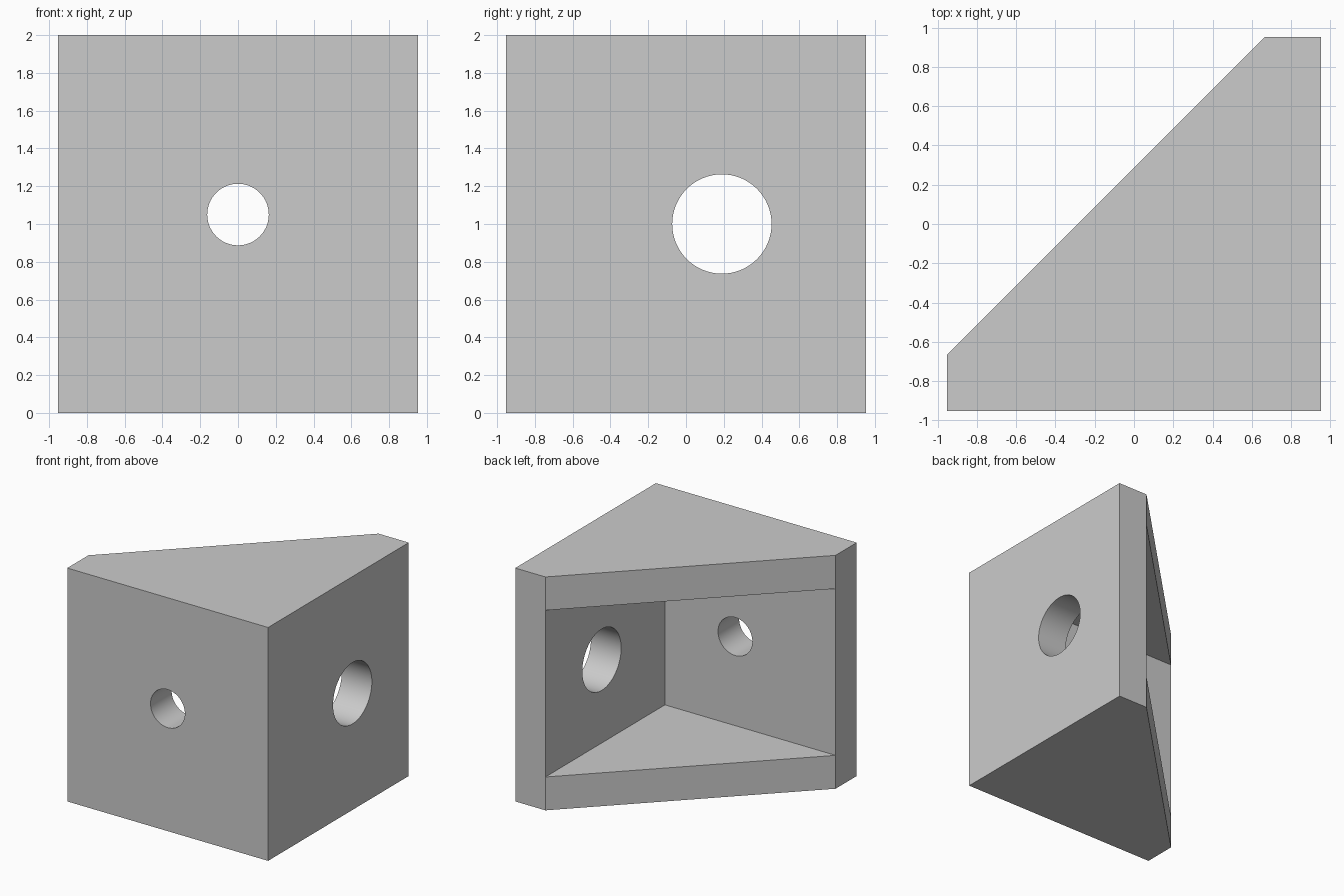
import bpy, bmesh, math
from mathutils import Matrix

cube = bpy.data.objects.get("Cube")
if cube:
    bpy.data.objects.remove(cube, do_unlink=True)

HALF = 0.952      # half width of the square footprint
HEIGHT = 2.0
WALL = 0.286      # thickness of walls and plates
INNER = HALF - WALL

grey = bpy.data.materials.new("plain grey")
grey.use_nodes = True
colour = (0.6, 0.6, 0.6, 1)
grey.diffuse_color = colour
grey.node_tree.nodes["Principled BSDF"].inputs["Base Color"].default_value = colour


def make_object(name, bm):
    bmesh.ops.recalc_face_normals(bm, faces=bm.faces)
    mesh = bpy.data.meshes.new(name)
    bm.to_mesh(mesh)
    bm.free()
    obj = bpy.data.objects.new(name, mesh)
    obj.data.materials.append(grey)
    bpy.context.collection.objects.link(obj)
    return obj


def prism(name, outline, bottom, top):
    bm = bmesh.new()
    face = bm.faces.new([bm.verts.new((x, y, bottom)) for x, y in outline])
    ext = bmesh.ops.extrude_face_region(bm, geom=[face])
    verts = [g for g in ext["geom"] if isinstance(g, bmesh.types.BMVert)]
    bmesh.ops.translate(bm, verts=verts, vec=(0, 0, top - bottom))
    return make_object(name, bm)


def drill(name, radius, centre, axis):
    bm = bmesh.new()
    matrix = Matrix.Translation(centre) @ Matrix.Rotation(math.pi / 2, 4, axis)
    bmesh.ops.create_cone(bm, cap_ends=True, segments=64, radius1=radius,
                          radius2=radius, depth=2 * WALL, matrix=matrix)
    return make_object(name, bm)


# Solid body with a diagonal back
body = prism("corner_bracket", [(-HALF, -HALF), (HALF, -HALF), (HALF, HALF),
                                (INNER, HALF), (-HALF, -INNER)], 0, HEIGHT)

# Triangular pocket, open towards the diagonal, and one hole per wall
reach = 2.0
cutters = [
    prism("pocket_cutter", [(INNER, -INNER), (INNER, reach), (-reach, -INNER)],
          WALL, HEIGHT - WALL),
    drill("front_hole_cutter", 0.163, (0, -HALF + WALL / 2, 1.05), 'X'),
    drill("side_hole_cutter", 0.263, (HALF - WALL / 2, 0.19, 1.0), 'Y'),
]

bpy.ops.object.select_all(action='DESELECT')
body.select_set(True)
bpy.context.view_layer.objects.active = body
for cutter in cutters:
    mod = body.modifiers.new(cutter.name, 'BOOLEAN')
    mod.operation = 'DIFFERENCE'
    mod.solver = 'EXACT'
    mod.object = cutter
    bpy.ops.object.modifier_apply(modifier=mod.name)
    bpy.data.objects.remove(cutter, do_unlink=True)

bpy.ops.object.shade_smooth_by_angle(angle=math.radians(30))
